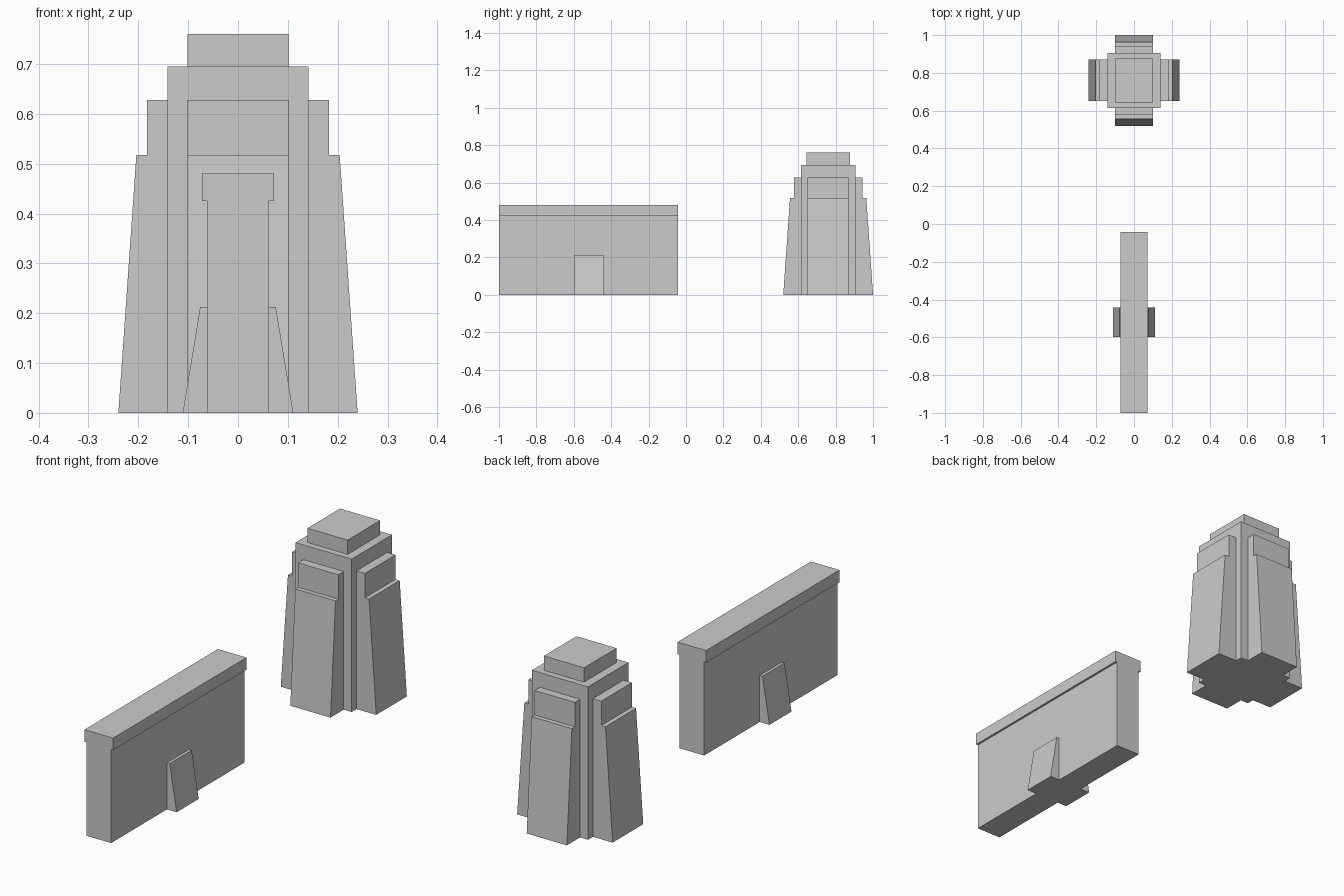
import bpy, bmesh
from mathutils import Matrix, Vector
from math import pi

if "Cube" in bpy.data.objects:
    bpy.data.objects.remove(bpy.data.objects["Cube"])


def prism(name, profile, half_width, origin, angle=0.0):
    """Extrude an (outward, z) profile sideways, turn it about z and place it."""
    bm = bmesh.new()
    face = bm.faces.new([bm.verts.new((u, -half_width, z)) for u, z in profile])
    ext = bmesh.ops.extrude_face_region(bm, geom=[face], use_keep_orig=True)
    moved = [e for e in ext["geom"] if isinstance(e, bmesh.types.BMVert)]
    bmesh.ops.translate(bm, verts=moved, vec=(0, 2 * half_width, 0))
    bmesh.ops.recalc_face_normals(bm, faces=bm.faces[:])
    bm.transform(Matrix.Translation(Vector(origin)) @ Matrix.Rotation(angle, 4, 'Z'))
    mesh = bpy.data.meshes.new(name)
    bm.to_mesh(mesh)
    bm.free()
    obj = bpy.data.objects.new(name, mesh)
    bpy.context.collection.objects.link(obj)
    return obj


def box(name, hx, hy, z0, z1, origin):
    return prism(name, [(-hx, z0), (hx, z0), (hx, z1), (-hx, z1)], hy, origin)


# Tower core and cap block
TOWER = (0, 0.76, 0)
CORE_X, CORE_Y = 0.141, 0.145
box("tower_core", CORE_X, CORE_Y, 0, 0.695, TOWER)
box("tower_cap", 0.101, 0.117, 0.695, 0.76, TOWER)

# Four stepped buttresses, sloped below and upright above
for i, side in enumerate(("right", "back", "left", "front")):
    inner, half = (CORE_X, 0.11) if i % 2 == 0 else (CORE_Y, 0.101)
    outline = [(inner, 0), (0.24, 0), (0.204, 0.517), (0.183, 0.517),
               (0.183, 0.628), (inner, 0.628)]
    prism("tower_buttress_" + side, outline, half, TOWER, i * pi / 2)

# Wall with overhanging coping, one T-shaped section
right = [(0.062, 0), (0.062, 0.425), (0.072, 0.425), (0.072, 0.48)]
section = right + [(-x, z) for x, z in reversed(right)]
prism("wall", section, 0.479, (0, -0.521, 0))

# Sloped wall buttresses on both faces
for i, side in enumerate(("right", "left")):
    prism("wall_buttress_" + side,
          [(0.062, 0), (0.111, 0), (0.076, 0.212), (0.062, 0.212)],
          0.079, (0, -0.52, 0), i * pi)
